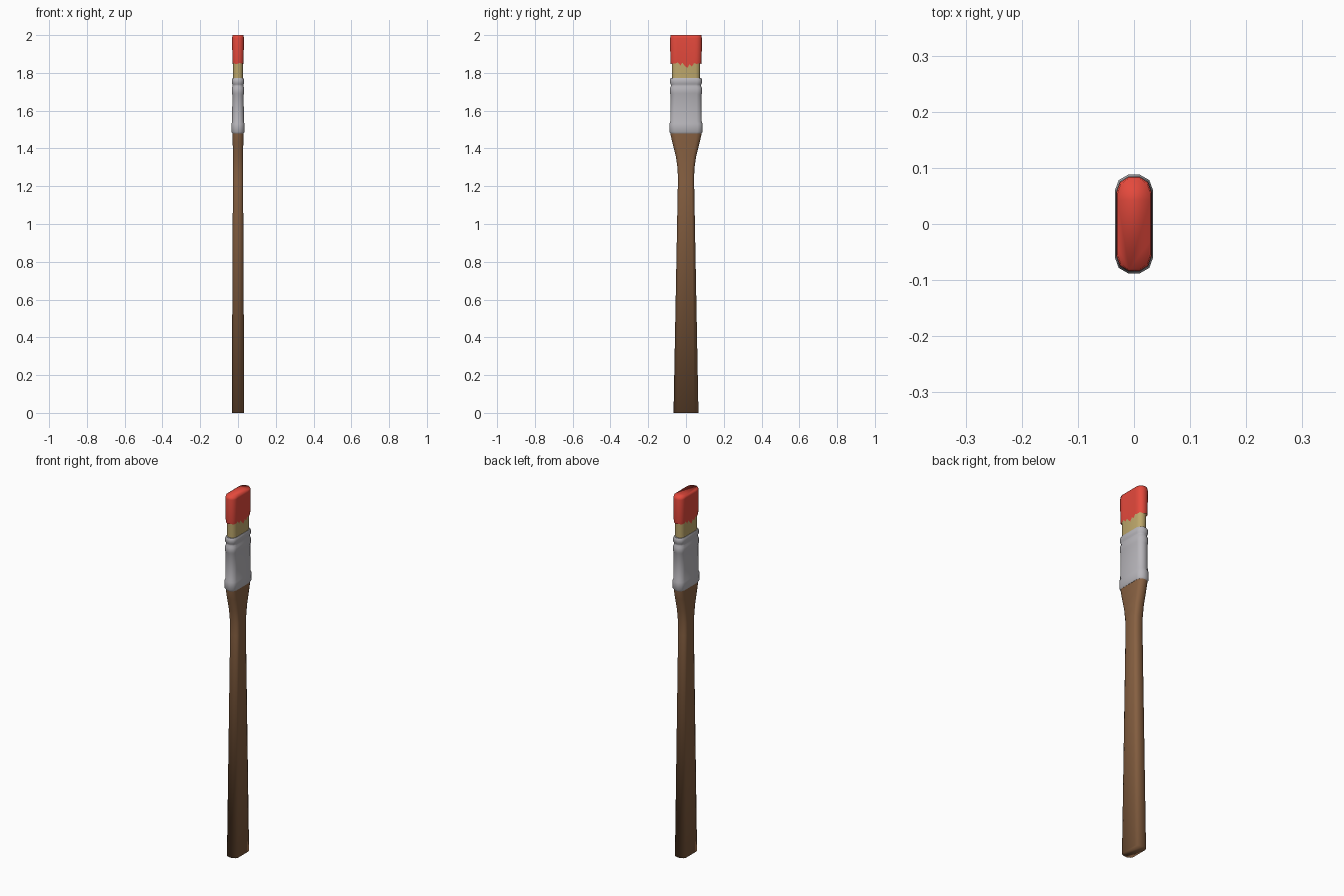
import bpy, bmesh

if "Cube" in bpy.data.objects:
    bpy.data.objects.remove(bpy.data.objects["Cube"])


def material(name, srgb):
    m = bpy.data.materials.new(name)
    lin = [((c / 255 + 0.055) / 1.055) ** 2.4 for c in srgb]
    m.diffuse_color = (*lin, 1)
    m.use_nodes = True
    m.node_tree.nodes["Principled BSDF"].inputs["Base Color"].default_value = m.diffuse_color
    return m


def section(hx, hy, n=1):
    """Flat rounded outline, long sides along y split into n pieces."""
    k = 0.68 * hy
    half = [(hx, -k + 2 * k * i / n) for i in range(n + 1)]
    half += [(0.8 * hx, 0.89 * hy), (0.3 * hx, hy)]
    half += [(-0.3 * hx, hy), (-0.8 * hx, 0.89 * hy)]
    return half + [(-x, -y) for x, y in half]


def loft(name, rings, mat, n=1, first_z=None, smooth_angle=None):
    """Skin rings of (z, half x, half y); first_z may vary the first ring's height."""
    bm = bmesh.new()
    loops = []
    for r, (z, hx, hy) in enumerate(rings):
        pts = section(hx, hy, n)
        loops.append([bm.verts.new((x, y, first_z(i) if first_z and r == 0 else z))
                      for i, (x, y) in enumerate(pts)])
    for a, b in zip(loops, loops[1:]):
        for i in range(len(a)):
            j = (i + 1) % len(a)
            bm.faces.new((a[i], a[j], b[j], b[i]))
    if not first_z:
        bm.faces.new(loops[0][::-1])
    bm.faces.new(loops[-1])
    for f in bm.faces:
        f.smooth = True
    me = bpy.data.meshes.new(name)
    bm.to_mesh(me)
    bm.free()
    me.materials.append(mat)
    ob = bpy.data.objects.new(name, me)
    bpy.context.collection.objects.link(ob)
    if smooth_angle:
        bpy.context.view_layer.objects.active = ob
        ob.select_set(True)
        bpy.ops.object.shade_smooth_by_angle(angle=smooth_angle)
        ob.select_set(False)
    return ob


wood = material("brown wood", (136, 97, 66))
metal = material("grey metal", (184, 182, 187))
hair = material("tan bristle", (190, 168, 108))
red = material("red paint", (228, 73, 60))

# Wooden handle: long taper, then a flare into the ferrule
loft("handle", [(0, .033, .066), (1.22, .027, .043), (1.29, .027, .044),
                (1.36, .027, .054), (1.43, .028, .072), (1.48, .029, .083),
                (1.50, .029, .083)], wood)

# Metal ferrule: thick lower band, plain body, two crimped ridges
loft("ferrule", [(1.48, .030, .083), (1.487, .034, .088), (1.53, .034, .088),
                 (1.543, .031, .083), (1.685, .030, .082), (1.693, .032, .085),
                 (1.720, .032, .085), (1.730, .029, .080), (1.738, .029, .080),
                 (1.745, .032, .085), (1.765, .032, .085), (1.772, .029, .081)],
     metal, smooth_angle=0.9)

# Bristles
loft("bristles", [(1.75, .026, .073), (1.99, .027, .078)], hair, smooth_angle=0.9)

# Paint coat with a ragged lower edge
N = 9
drips = [1.850, 1.856, 1.840, 1.853, 1.837, 1.826, 1.845, 1.834, 1.852, 1.847]
drips += [1.851, 1.846, 1.852, 1.848]
loft("paint_coat", [(1.85, .0285, .081), (1.87, .030, .083), (1.985, .031, .084),
                    (2.0, .029, .081)], red, n=N,
     first_z=lambda i: drips[i % len(drips)])
